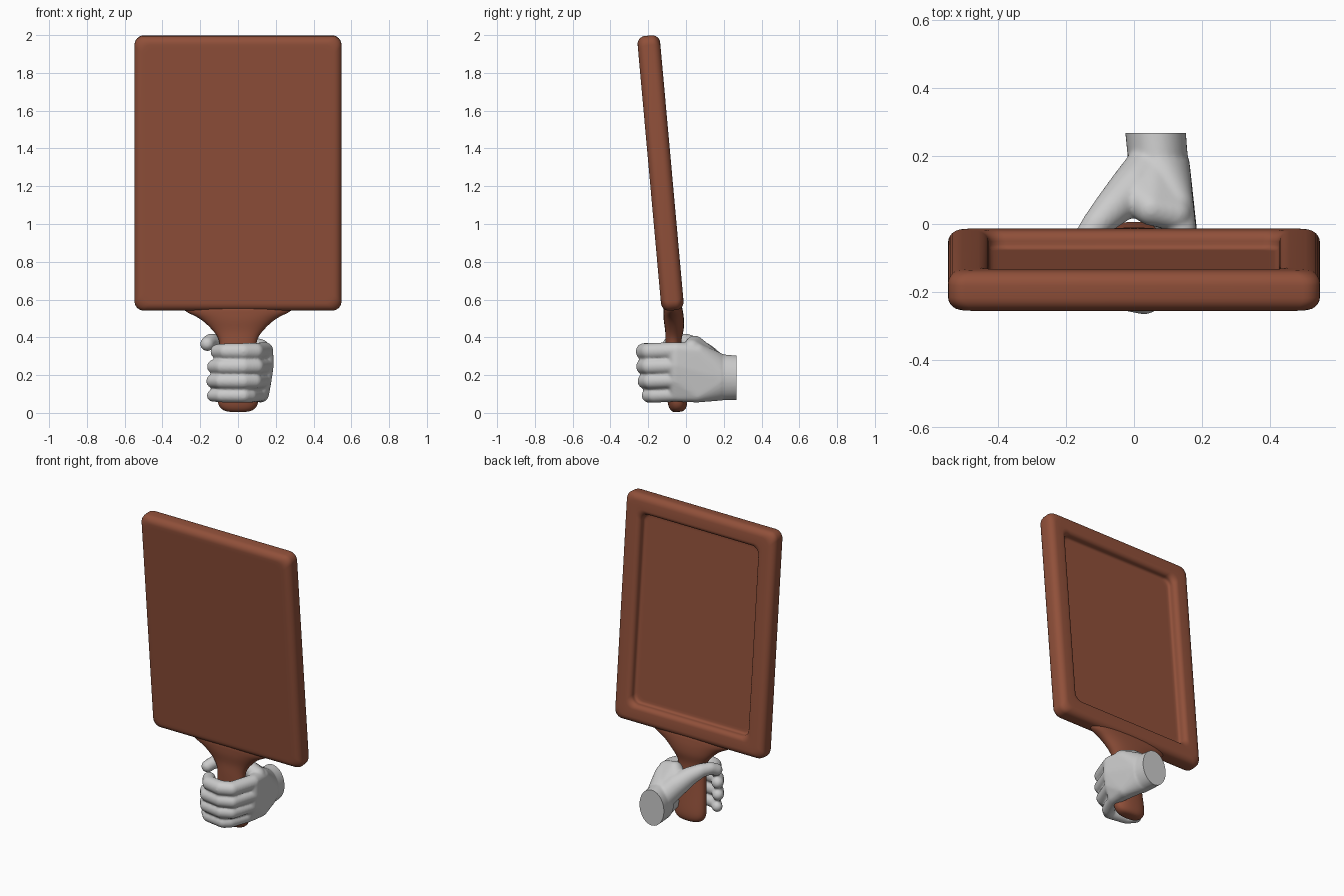
import bpy, bmesh
from math import cos, sin, pi
from mathutils import Vector, Matrix

if "Cube" in bpy.data.objects:
    bpy.data.objects.remove(bpy.data.objects["Cube"])

brown = bpy.data.materials.new("brown_wood")
brown.diffuse_color = (0.28, 0.08, 0.042, 1)
brown.use_nodes = True
brown.node_tree.nodes["Principled BSDF"].inputs["Base Color"].default_value = brown.diffuse_color
TILT = Matrix.Translation((0, -0.02, 0)) @ Matrix.Rotation(0.09, 4, 'X')


def make_object(name, bm, mat=None, angle=50):
    bmesh.ops.recalc_face_normals(bm, faces=bm.faces)
    me = bpy.data.meshes.new(name)
    bm.to_mesh(me)
    bm.free()
    ob = bpy.data.objects.new(name, me)
    bpy.context.collection.objects.link(ob)
    if mat:
        me.materials.append(mat)
    bpy.ops.object.select_all(action='DESELECT')
    bpy.context.view_layer.objects.active = ob
    ob.select_set(True)
    bpy.ops.object.shade_smooth_by_angle(angle=angle * pi / 180)
    return ob


def loft(rings):
    """Skin a list of equal-length point rings, capping both ends."""
    bm = bmesh.new()
    loops = [[bm.verts.new(p) for p in r] for r in rings]
    n = len(loops[0])
    for a, b in zip(loops, loops[1:]):
        for i in range(n):
            j = (i + 1) % n
            bm.faces.new((a[i], a[j], b[j], b[i]))
    bm.faces.new(loops[0])
    bm.faces.new(loops[-1])
    return bm


# Board: rounded rectangles stepped from the front face round to the recess floor
def rounded_rect(inset, y, r):
    hx, hz, cz = 0.548 - inset, 0.73 - inset, 1.275
    pts = []
    for k, (sx, sz) in enumerate([(1, 1), (-1, 1), (-1, -1), (1, -1)]):
        for i in range(7):
            a = (k + i / 6) * pi / 2
            pts.append((sx * (hx - r) + r * cos(a), y, cz + sz * (hz - r) + r * sin(a)))
    return pts


def arc(ci, cy, r, a0, a1, n=6):
    return [(ci + r * cos(a0 + (a1 - a0) * i / n), cy + r * sin(a0 + (a1 - a0) * i / n))
            for i in range(n + 1)]


E = 0.042
profile = [(0.06, -0.06)]
profile += arc(E, -0.06 + E, E, 1.5 * pi, pi)
profile += arc(E, 0.06 - E, E, pi, pi / 2)
profile += arc(0.09, 0.03, 0.03, pi / 2, 0)
profile += arc(0.135, 0.02, 0.015, pi, 1.5 * pi, 3)
profile += [(0.15, 0.005)]
board = make_object("board", loft([rounded_rect(i, y, 0.05) for i, y in profile]), brown)
board.matrix_world = TILT

# Handle: flattened oval sections flaring into the board (z, half width, half depth, y offset)
sections = [(0.006, .05, .022, -.02), (0.018, .088, .042, -.02), (0.05, .11, .053, -.02),
            (0.1, .11, .053, -.02), (0.2, .103, .048, -.02), (0.35, .093, .042, -.018),
            (0.4, .103, .044, -.01), (0.44, .135, .05, 0), (0.485, .18, .054, 0),
            (0.515, .225, .054, 0), (0.54, .29, .052, 0), (0.58, .31, .05, 0)]


def oval(z, hx, hy, oy, n=24):
    pts = []
    for i in range(n):
        c, s = cos(2 * pi * i / n), sin(2 * pi * i / n)
        pts.append((hx * abs(c) ** .85 * (1 if c > 0 else -1),
                    oy + hy * abs(s) ** .85 * (1 if s > 0 else -1), z))
    return pts


handle = make_object("handle", loft([oval(*s) for s in sections]), brown, 80)
handle.modifiers.new("smooth", 'SUBSURF').levels = 2
handle.modifiers["smooth"].render_levels = 2
handle.matrix_world = TILT


# Hand: hulls around spheres, fused by a voxel remesh
hand_bm = bmesh.new()


def hull(balls, extra=()):
    part = bmesh.new()
    for x, y, z, r in balls:
        bmesh.ops.create_icosphere(part, subdivisions=3, radius=r,
                                   matrix=Matrix.Translation((x, y, z)))
    for p in extra:
        part.verts.new(p)
    res = bmesh.ops.convex_hull(part, input=part.verts)
    junk = {g for g in res["geom_interior"] + res["geom_unused"]
            if isinstance(g, bmesh.types.BMVert)}
    bmesh.ops.delete(part, geom=list(junk), context='VERTS')
    me = bpy.data.meshes.new("part")
    part.to_mesh(me)
    part.free()
    hand_bm.from_mesh(me)
    bpy.data.meshes.remove(me)


def chain(balls):
    for a, b in zip(balls, balls[1:]):
        hull([a, b])


def wrist_ring(y, cx, cz, rx, rz):
    return [(cx + rx * cos(i * pi / 16), y, cz + rz * sin(i * pi / 16)) for i in range(32)]


# Fingers: (z, radius, knuckle x, sideways shift, forward shift)
fingers = [(0.325, .045, .142, .02, 0), (0.245, .043, .146, 0, 0),
           (0.168, .042, .136, -.005, .007), (0.092, .038, .112, -.005, .025)]
for z, r, kx, dx, dy in fingers:
    chain([(kx, -.05, z + .005, r), (kx - .05, -.195 + dy, z, r),
           (0.03, -.222 + dy, z, r), (-.085 + dx, -.205 + dy, z, r * .95),
           (-.127 + dx, -.15 + dy * .5, z, r * .88)])

# Palm and wrist
wrist = wrist_ring(0.31, 0.06, 0.185, 0.09, 0.115)
hull([(kx, -.05, z + .005, r) for z, r, kx, dx, dy in fingers]
     + [(0.125, .06, .32, .05), (0.12, .06, .1, .045)],
     wrist_ring(0.19, 0.075, 0.19, 0.088, 0.125))
hull([], wrist_ring(0.14, 0.075, 0.19, 0.088, 0.125) + wrist)

# Thumb and the web joining it to the palm
chain([(0.06, .17, .22, .08), (0.0, .105, .29, .072), (-.06, .05, .345, .056),
       (-.11, 0, .377, .043), (-.145, -.05, .382, .038), (-.163, -.085, .365, .038)])
hull([(0.0, .09, .31, .06), (0.12, .03, .34, .05), (0.06, .17, .22, .08), (0.05, .045, .36, .05)])

raw = make_object("hand_raw", hand_bm)
rem = raw.modifiers.new("fuse", 'REMESH')
rem.mode = 'VOXEL'
rem.voxel_size = 0.007
sm = raw.modifiers.new("soften", 'SMOOTH')
sm.factor, sm.iterations = 0.5, 9

# Cut the wrist flat and keep only the finished hand
bm = bmesh.new()
bm.from_object(raw, bpy.context.evaluated_depsgraph_get())
cut = bmesh.ops.bisect_plane(bm, geom=bm.verts[:] + bm.edges[:] + bm.faces[:],
                             plane_co=(0, 0.268, 0), plane_no=(0, 1, 0), clear_outer=True)
rim = [g for g in cut["geom_cut"] if isinstance(g, bmesh.types.BMEdge)]
bmesh.ops.holes_fill(bm, edges=rim, sides=0)
bpy.data.objects.remove(raw)
make_object("hand", bm)
